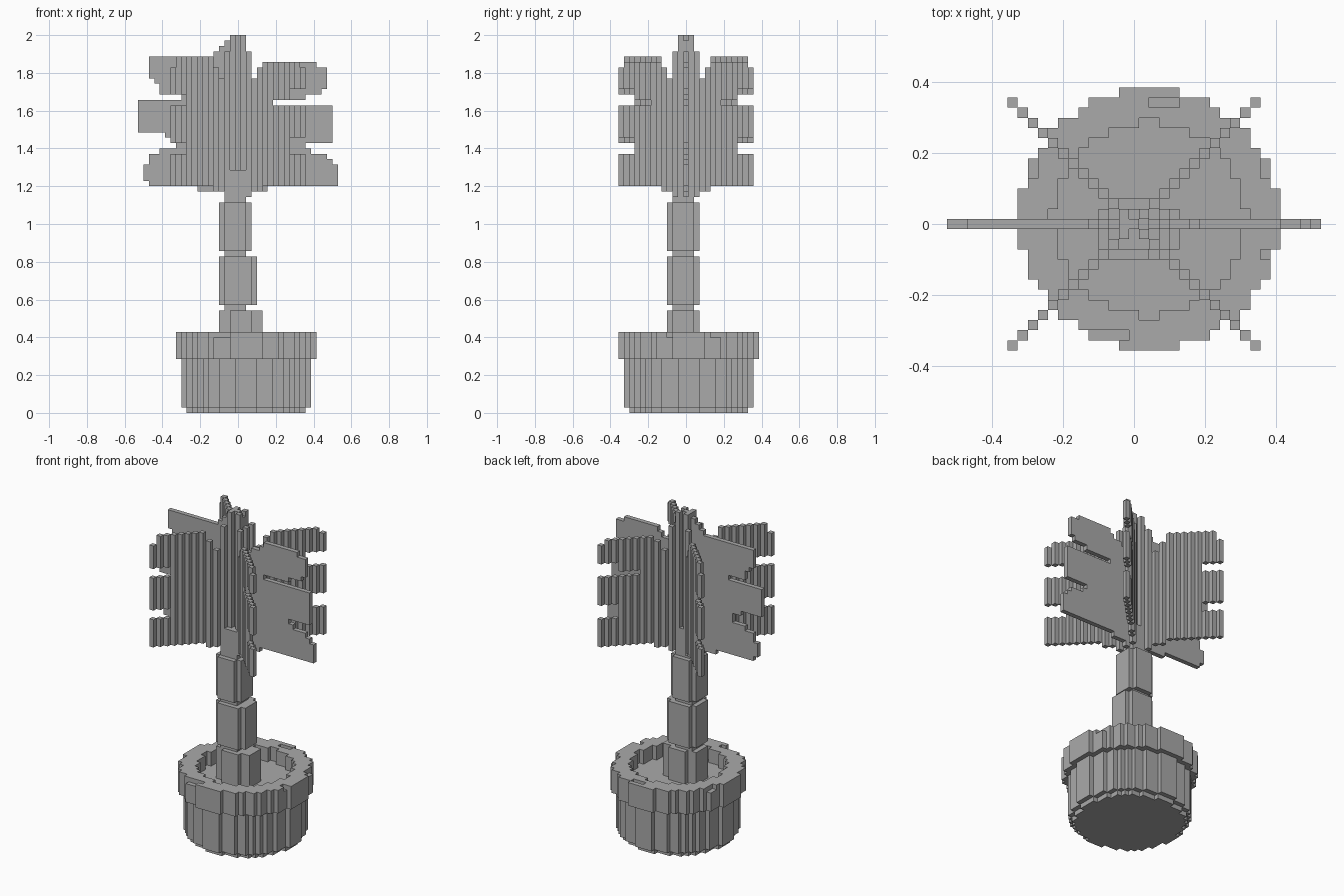
import bpy, bmesh, math
from mathutils import Vector

cube = bpy.data.objects.get("Cube")
if cube:
    bpy.data.objects.remove(cube, do_unlink=True)

U = 2 / 70  # edge of one block

grey = bpy.data.materials.new("plain_grey")
grey.use_nodes = True
GREY = (0.4, 0.4, 0.4, 1)
grey.diffuse_color = GREY
grey.node_tree.nodes["Principled BSDF"].inputs["Base Color"].default_value = GREY


def disc(cx, cy, r, z0, z1, stretch=1.0):
    """Blocks of an upright cylinder."""
    n = math.ceil(r) + 2
    return {(x, y, z)
            for x in range(int(cx) - n, int(cx) + n + 1)
            for y in range(int(cy) - n, int(cy) + n + 1)
            if ((x - cx) / stretch) ** 2 + (y - cy) ** 2 <= r * r
            for z in range(z0, z1)}


def box(x0, x1, y0, y1, z0, z1):
    """Blocks of a cuboid, upper limits excluded."""
    return {(x, y, z) for x in range(x0, x1)
            for y in range(y0, y1) for z in range(z0, z1)}


def build(name, cells):
    """Skin the outside of a set of blocks and merge flat areas."""
    bm = bmesh.new()
    verts = {}

    def corner(p):
        key = tuple(round(c * 2) for c in p)
        if key not in verts:
            verts[key] = bm.verts.new(p * U)
        return verts[key]

    for cell in sorted(cells):
        mid = Vector(cell) + Vector((0, 0, 0.5))
        for axis in range(3):
            for side in (-1, 1):
                near = list(cell)
                near[axis] += side
                if tuple(near) in cells:
                    continue
                n, s, t = Vector(), Vector(), Vector()
                n[axis] = side / 2
                s[(axis + 1) % 3] = 0.5
                t[(axis + 2) % 3] = side / 2
                bm.faces.new([corner(mid + n + a * s + b * t)
                              for a, b in ((-1, -1), (1, -1), (1, 1), (-1, 1))])
    bmesh.ops.dissolve_limit(bm, angle_limit=0.01, verts=bm.verts[:],
                             edges=bm.edges[:])
    mesh = bpy.data.meshes.new(name)
    bm.to_mesh(mesh)
    bm.free()
    mesh.materials.append(grey)
    obj = bpy.data.objects.new(name, mesh)
    bpy.context.collection.objects.link(obj)
    return obj


# Pot with a foot, body, thick rim and sunken soil
PX, PY = 1.5, 0.5
foot = disc(PX, PY, 10.75, 0, 1)
body = disc(PX, PY, 11.75, 1, 10)
rim = disc(PX, PY, 12.8, 10, 15) - disc(PX, PY, 9.6, 12, 15)
chips = (box(-6, 0, -11, -10, 14, 15) | box(2, 5, 12, 13, 14, 15)
         | box(-10, -9, 5, 7, 14, 15) | box(13, 14, 5, 7, 14, 15)
         | box(13, 14, -3, -2, 14, 15))
build("pot", foot | body | (rim - chips))

# Trunk of stacked segments with narrow necks
trunk = disc(0.5, -0.5, 3.1, 12, 19, 8 / 6)
trunk |= disc(0, -0.5, 3.1, 20, 29, 7 / 6)
trunk |= disc(-0.5, -0.5, 3.1, 30, 39)
trunk |= disc(-0.5, -0.5, 2.2, 12, 45)
build("trunk", trunk)


def steps(value, table, default):
    """First entry whose limit is above the value."""
    return next((out for limit, out in table if value < limit), default)


# Wide leaf plane: reach of each side by height
LEFT = [(43, 16), (46, 17), (48, 16), (49, 14), (51, 11), (52, 13), (58, 18),
        (59, 10), (61, 14), (62, 15), (66, 16)]
RIGHT = [(46, 18), (47, 17), (48, 16), (49, 13), (50, 12), (57, 17), (58, 6),
         (59, 12), (60, 15), (64, 16), (65, 14)]
CROWN = [(-4, 66), (-3, 67), (-2, 68), (-1, 69), (1, 70), (2, 69), (3, 67),
         (4, 62), (6, 63), (7, 64)]
wide = set()
for x in range(-18, 19):
    top = steps(x, CROWN, 65)
    low = 40 if abs(x) < 3 else 41 if -8 < x < 6 else 42
    for z in range(low, top):
        reach = steps(z, LEFT if x < 0 else RIGHT, 4)
        if abs(x) <= reach:
            wide.add((x, 0, z))
build("wide_leaf", wide)

# Four diagonal leaves with three prongs at the outer edge
DIAG_CROWN = [(2, 70), (3, 67), (4, 62), (5, 64)]
for sx, sy, name in ((1, -1, "front_left"), (-1, -1, "front_right"),
                     (1, 1, "back_left"), (-1, 1, "back_right")):
    leaf = set()
    for a in range(1, 13):
        top = steps(a, DIAG_CROWN, 65 if sx > 0 else 66)
        low = 40 if a < 3 else 41 if a < 5 else 42
        for z in range(low, top):
            lower_gap = 48 <= z < (51 if sx > 0 else 50)
            upper_gap = 57 <= z < (60 if sx > 0 else 59)
            if a > 9 and (lower_gap or upper_gap):
                continue
            if sx > 0 and a > 6 and z == 57:
                continue
            if a == 12 and z >= 64:
                continue
            leaf.add((sx * a, sy * a, z))
    build(name + "_leaf", leaf)
